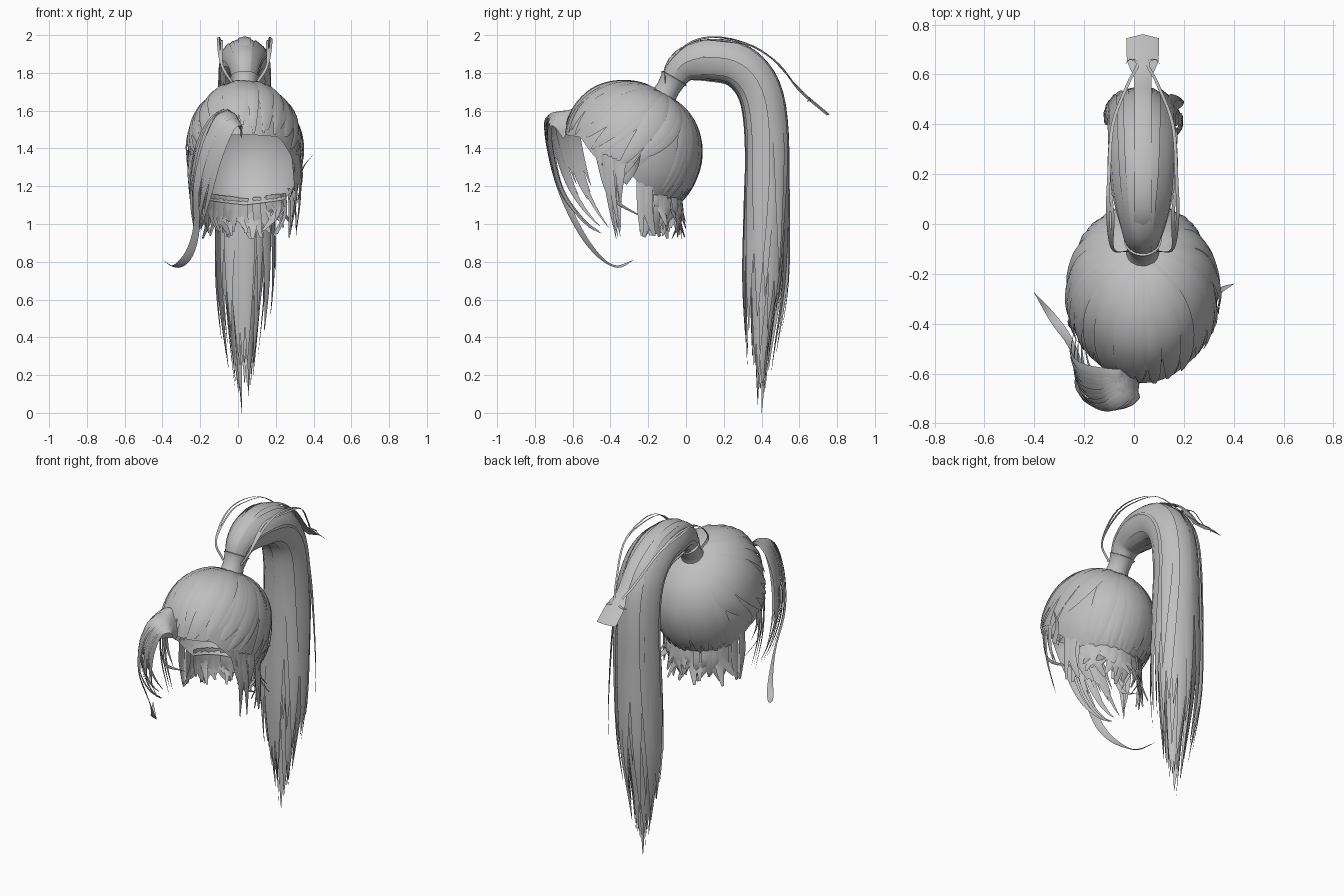
import bpy, bmesh, math, random
from mathutils import Vector as V

random.seed(4)
cube = bpy.data.objects.get("Cube")
if cube:
    bpy.data.objects.remove(cube, do_unlink=True)

GREY = (0.52, 0.52, 0.52, 1)
hair_mat = bpy.data.materials.new("hair grey")
hair_mat.use_nodes = True
hair_mat.diffuse_color = GREY
hair_mat.node_tree.nodes["Principled BSDF"].inputs["Base Color"].default_value = GREY

MID = 0.035                       # centre line of the head
HEAD = V((MID, -0.285, 1.37))
RADII = V((0.3, 0.352, 0.362))
TIE = V((0, 0.46, 0.88)).normalized()
CROWN = V((0, -0.7, 0.7))


def finish(name, bm):
    mesh = bpy.data.meshes.new(name)
    bm.to_mesh(mesh)
    bm.free()
    obj = bpy.data.objects.new(name, mesh)
    bpy.context.collection.objects.link(obj)
    mesh.materials.append(hair_mat)
    bpy.ops.object.select_all(action='DESELECT')
    obj.select_set(True)
    bpy.context.view_layer.objects.active = obj
    bpy.ops.object.shade_smooth_by_angle(angle=math.radians(50))
    return obj


def spline(pts, u):
    """Catmull-Rom point at u in 0..1; works on vectors and numbers."""
    f = min(max(u, 0), 1) * (len(pts) - 1)
    i = min(int(f), len(pts) - 2)
    t = f - i
    b, c = pts[i], pts[i + 1]
    a = pts[i - 1] if i else b * 2 - c
    d = pts[i + 2] if i + 2 < len(pts) else c * 2 - b
    return (b * 2 + (c - a) * t + (a * 2 - b * 5 + c * 4 - d) * t**2
            + (b * 3 - a - c * 3 + d) * t**3) * 0.5


def ribbon(bm, path, normal, width, steps=18):
    """Arched lock of hair: path(u), normal(point, u) and width(u)."""
    rows = []
    for k in range(steps + 1):
        u = k / steps
        p = path(u)
        tangent = path(min(u + 0.02, 1)) - path(max(u - 0.02, 0))
        n = normal(p, u).normalized()
        side = tangent.cross(n).normalized() * width(u) / 2
        rows.append([bm.verts.new(q) for q in
                     (p - side, p + n * width(u) * 0.13, p + side)])
    for r, s in zip(rows, rows[1:]):
        for j in (0, 1):
            bm.faces.new((r[j], r[j + 1], s[j + 1], s[j]))


def taper(w, start=0.6, tip=0.04):
    return lambda u: w * (1 if u < start else
                          1 - (1 - tip) * ((u - start) / (1 - start)) ** 1.3)


def hairline(phi):
    """Height of the hairline around the head; zero is the front."""
    a = abs(math.degrees(math.atan2(math.sin(phi), math.cos(phi))))
    stops = [(0, 1.47), (38, 1.46), (62, 1.32), (92, 1.25), (108, 1.13), (181, 1.1)]
    for (a0, z0), (a1, z1) in zip(stops, stops[1:]):
        if a <= a1:
            return z0 + (z1 - z0) * (a - a0) / (a1 - a0)


def scalp(phi, t, lift=0.0):
    """Point on the head, t running from the hair tie to the hairline."""
    z = (hairline(phi) - HEAD.z) / RADII.z
    h = math.sqrt(1 - z * z)
    end = V((h * math.sin(phi), -h * math.cos(phi), z))
    ang = TIE.angle(end)
    d = (TIE * math.sin((1 - t) * ang) + end * math.sin(t * ang)) / math.sin(ang)
    bulge = 0.035 * max(0, d.dot(CROWN)) ** 6
    return HEAD + V([d[i] * (RADII[i] + lift + bulge) for i in range(3)])


def outward(p, u=0):
    return V([(p[i] - HEAD[i]) / RADII[i] ** 2 for i in range(3)])


# Scalp cap, gathered towards the tie and open at the face
bm = bmesh.new()
N, R = 72, 14
grid = [[bm.verts.new(scalp(2 * math.pi * i / N, 0.05 + 0.95 * j / R))
         for j in range(R + 1)] for i in range(N)]
for i in range(N):
    for j in range(R):
        a, b = grid[i], grid[(i + 1) % N]
        bm.faces.new((a[j], a[j + 1], b[j + 1], b[j]))
finish("scalp_cap", bm)

# Combed locks lying over the cap, swept forward at the sides
bm = bmesh.new()
for i in range(64):
    phi = 2 * math.pi * (i + random.random() * 0.8) / 64
    front = math.cos(phi) > -0.35
    reach = random.uniform(0.88, 1.0)
    twist = random.uniform(-0.1, 0.1) - 0.28 * math.sin(phi) * front
    lift = random.uniform(0.006, 0.02 if front else 0.012)
    girth = random.uniform(0.05, 0.095)
    ribbon(bm, lambda u: scalp(phi + twist * u * u, 0.08 + (reach - 0.08) * u,
                               lift * math.sin(math.pi * min(u + 0.12, 0.85))),
           outward, lambda u: 0.012 + girth * math.sin(math.pi * u ** 0.9) ** 0.8)
finish("combed_locks", bm)

# Ragged fringe at the nape
bm = bmesh.new()
for i in range(44):
    phi = math.radians(96 + 168 * i / 43 + random.uniform(-3, 3))
    root = scalp(phi, 0.95, random.uniform(-0.02, 0.005))
    out = V((math.sin(phi), -math.cos(phi), 0))
    drop = root.z - random.uniform(0.92, 1.03)
    sway = V((random.uniform(-0.05, 0.05), random.uniform(-0.05, 0.03), 0))
    pts = [root, root + out * 0.005 - V((0, 0, drop * 0.5)),
           root + out * random.uniform(-0.03, 0.03) + sway - V((0, 0, drop))]
    ribbon(bm, lambda u: spline(pts, u), lambda p, u: out,
           taper(random.uniform(0.035, 0.055), 0.5, 0.3), 6)
finish("nape_fringe", bm)

# A few locks hanging at each temple
bm = bmesh.new()
for s in (-1, 1):
    for k in range(5):
        phi = s * math.radians(62 + 4 * k)
        root = scalp(phi, 0.92, 0.006)
        out = V((math.sin(phi), -math.cos(phi), 0))
        tip = V((MID + s * random.uniform(0.22, 0.28),
                 -0.37 + random.uniform(-0.02, 0.03), random.uniform(0.92, 1.12)))
        pts = [root, root.lerp(tip, 0.5) + out * 0.015, tip]
        ribbon(bm, lambda u: spline(pts, u), lambda p, u: out,
               taper(random.uniform(0.03, 0.045), 0.3), 10)
    # Thin strand slanting back below the ear
    slant = [scalp(s * math.radians(55), 0.95), V((MID + s * .27, -.4, 1.15)),
             V((MID + s * .25, -.22, 1.03))]
    ribbon(bm, lambda u: spline(slant, u), outward, taper(0.025, 0.5), 12)
# Small stray flick on the left side
flick = [V((0.32, -0.33, 1.22)), V((0.345, -0.27, 1.3)), V((0.4, -0.24, 1.37))]
ribbon(bm, lambda u: spline(flick, u), outward, taper(0.04, 0.2), 8)
finish("temple_locks", bm)

# Swept bang: locks fanned between three guide paths
inner = [V(p) for p in ((.02, -.63, 1.47), (.01, -.68, 1.53), (-.04, -.72, 1.51),
                        (-.1, -.71, 1.36), (-.15, -.65, 1.16), (-.19, -.53, 1.0), (-.2, -.42, .93))]
middle = [V(p) for p in ((.02, -.61, 1.5), (-.02, -.67, 1.58), (-.1, -.73, 1.56),
                         (-.17, -.725, 1.42), (-.22, -.67, 1.2), (-.23, -.54, 1.02), (-.22, -.4, .93))]
outer = [V(p) for p in ((.0, -.59, 1.53), (-.06, -.61, 1.6), (-.15, -.6, 1.55),
                        (-.22, -.57, 1.42), (-.255, -.52, 1.25), (-.255, -.46, 1.1), (-.23, -.38, .95))]


def bang_normal(p, u):
    return p - V((-0.04, -0.5, 1.32 - 0.2 * u))


bm = bmesh.new()
for i in range(19):
    f = i / 9
    a, b, f = (inner, middle, f) if f <= 1 else (middle, outer, f - 1)
    pts = [p.lerp(q, f) for p, q in zip(a, b)]
    reach = random.uniform(0.62, 0.82) if i % 4 else random.uniform(0.9, 1)
    ribbon(bm, lambda u: spline(pts, u * reach), bang_normal,
           taper(random.uniform(0.045, 0.07), 0.4), 22)
finish("swept_bang", bm)

# Long curled strand under the bang
bm = bmesh.new()
curl = middle[2:5] + [V(p) for p in ((-.22, -.57, .98), (-.26, -.47, .84),
                                     (-.33, -.37, .775), (-.4, -.275, .81))]
ribbon(bm, lambda u: spline(curl, u), bang_normal, taper(0.045, 0.75), 30)
finish("curled_strand", bm)

# Hair tie: a flared sleeve with rolled rims
bm = bmesh.new()
axis = V((0, 0.5, 0.87)).normalized()
across = V((1, 0, 0))
base = V((MID, -0.125, 1.665))
profile = [(0.075, 0), (0.066, 0.02), (0.062, 0.06), (0.068, 0.11), (0.076, 0.125), (0.06, 0.13)]
rings = [[bm.verts.new(base + axis * h + (across * math.cos(t) + axis.cross(across) * math.sin(t)) * r)
          for t in (2 * math.pi * k / 24 for k in range(24))] for r, h in profile]
for r, s in zip(rings, rings[1:]):
    for k in range(24):
        bm.faces.new((r[k], r[(k + 1) % 24], s[(k + 1) % 24], s[k]))
finish("hair_tie", bm)

# Ponytail: locks wrapped around an arching, tapering bundle
spine = [V((MID, y, z)) for y, z in ((-.08, 1.75), (-.01, 1.84), (.12, 1.87), (.28, 1.84), (.39, 1.71),
                                     (.43, 1.48), (.43, 1.1), (.42, .7), (.4, .33), (.39, .0))]
depth = [.055, .085, .105, .11, .11, .11, .11, .105, .07, .035]
breadth = [.055, .08, .11, .125, .13, .135, .145, .14, .1, .05]


def tail_frame(u):
    t = spline(spine, min(u + .02, 1)) - spline(spine, max(u - .02, 0))
    return V((0, -t.z, t.y)).normalized()


def tail_lock(bm, ang, fill, reach, w, flare):
    def ring(u):
        n = tail_frame(u)
        return n * math.cos(ang) * spline(depth, u) + V((math.sin(ang), 0, 0)) * spline(breadth, u)

    def path(u):
        v = u * reach
        return spline(spine, v) + ring(v) * fill * (1 + flare * max(u - 0.7, 0))

    def normal(p, u):
        n = tail_frame(u * reach)
        return n * math.cos(ang) + V((math.sin(ang), 0, 0))
    ribbon(bm, path, normal, lambda u: taper(w, 0.74)(u) * min(1, 0.5 + 2 * u), 32)


bm = bmesh.new()
for i in range(30):
    tail_lock(bm, 2 * math.pi * (i + random.random() * 0.5) / 30, random.uniform(0.8, 1.02),
              random.uniform(0.76, 0.93), random.uniform(0.07, 0.11), random.uniform(-0.4, 1.2))
for i in range(16):
    tail_lock(bm, 2 * math.pi * i / 16, random.uniform(0.4, 0.75),
              random.uniform(0.88, 0.97), random.uniform(0.07, 0.1), 0)
for i in range(4):
    tail_lock(bm, math.pi * (i + 0.5) / 2, 0.4, 0.955 + 0.045 * i / 3, 0.08, 0)
finish("ponytail", bm)

# Flat strand arching over the tail, widening at its loose end
bm = bmesh.new()
arch = [V((MID, y, z)) for y, z in ((-.09, 1.8), (.0, 1.94), (.14, 1.985), (.32, 1.95),
                                    (.48, 1.85), (.6, 1.7), (.745, 1.575))]
ribbon(bm, lambda u: spline(arch, u), lambda p, u: p - V((MID, .2, 1.4)),
       lambda u: 0.07 + 0.06 * min(1, max(0, (u - 0.82) / 0.08)), 28)
finish("flat_strand", bm)

# Thin flyaway strands curving over both sides, with a curl at each end
bm = bmesh.new()
for s in (-1, 1):
    for k in range(2):
        pts = [V((MID + s * x, y, z)) for x, y, z in (
            (.06, -.11, 1.74), (.12, -.1, 1.84), (.14 - .02 * k, .03, 1.96), (.135, .2, 1.985 - .02 * k),
            (.12, .4, 1.92), (.06, .56, 1.76), (.02, .64, 1.68), (.05, .66, 1.66), (.07, .64, 1.65))]
        ribbon(bm, lambda u: spline(pts, u), lambda p, u: p - V((MID, .2, 1.5)),
               taper(0.014, 0.8, 0.3), 40)
finish("flyaway_strands", bm)
